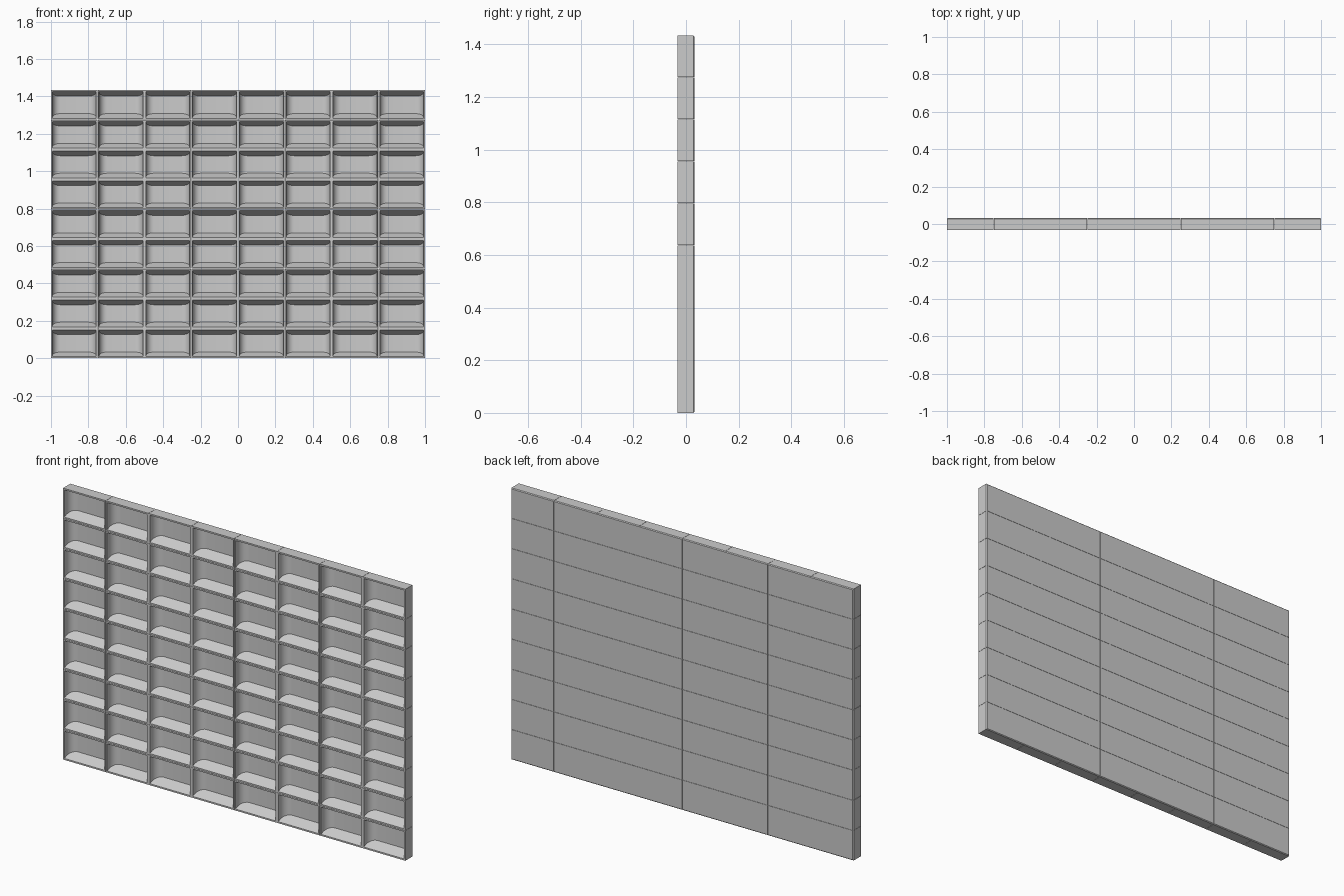
import bpy
import bmesh
import math

if "Cube" in bpy.data.objects:
    bpy.data.objects.remove(bpy.data.objects["Cube"], do_unlink=True)

COLS, ROWS = 8, 9
WIDTH, HEIGHT, DEPTH = 2.0, 1.434, 0.064
RIM = 0.008        # thickness of each compartment wall
GAP = 0.0006       # half of the seam between compartments
CHAMFER = 0.004    # bevel round the rear outline of the rack
RADIUS = 0.042     # rounded rear corners of a compartment
POCKET = 0.054     # compartment depth
RISE = 0.025       # inward slope of floor and ceiling
STEPS = 7

grey = bpy.data.materials.new("light grey")
grey.use_nodes = True
colour = (0.6, 0.6, 0.6, 1)
grey.diffuse_color = colour
grey.node_tree.nodes["Principled BSDF"].inputs["Base Color"].default_value = colour


def plan(x0, x1):
    """Compartment outline seen from above: (x, depth) from left to right."""
    left = [(x0, 0)]
    for i in range(STEPS + 1):
        a = math.pi / 2 * i / STEPS
        left.append((x0 + RADIUS * (1 - math.cos(a)),
                     POCKET - RADIUS * (1 - math.sin(a))))
    return left + [(x0 + x1 - x, d) for x, d in reversed(left)]


def ring(bm, x0, x1, z0, z1, y):
    return [bm.verts.new((x, y, z)) for x, z in
            ((x0, z0), (x1, z0), (x1, z1), (x0, z1))]


def bridge(bm, a, b):
    for i in range(4):
        j = (i + 1) % 4
        bm.faces.new((a[i], a[j], b[j], b[i]))


def compartment(bm, col, row):
    w, h = WIDTH / COLS, HEIGHT / ROWS
    x0, z0 = -WIDTH / 2 + col * w, row * h
    x1, z1 = x0 + w, z0 + h
    # seams only between neighbours, chamfer only on the outer outline
    first_c, last_c = col == 0, col == COLS - 1
    first_r, last_r = row == 0, row == ROWS - 1
    ox0, ox1 = x0 + GAP * (not first_c), x1 - GAP * (not last_c)
    oz0, oz1 = z0 + GAP * (not first_r), z1 - GAP * (not last_r)

    # outer shell
    front = ring(bm, ox0, ox1, oz0, oz1, -DEPTH / 2)
    side = ring(bm, ox0, ox1, oz0, oz1, DEPTH / 2 - CHAMFER)
    back = ring(bm, ox0 + CHAMFER * first_c, ox1 - CHAMFER * last_c,
                oz0 + CHAMFER * first_r, oz1 - CHAMFER * last_r, DEPTH / 2)
    bridge(bm, front, side)
    bridge(bm, side, back)
    bm.faces.new(back)

    # hollow with sloping floor and ceiling
    low, high = [], []
    for x, d in plan(x0 + RIM, x1 - RIM):
        y, lift = d - DEPTH / 2, RISE * d / POCKET
        low.append(bm.verts.new((x, y, z0 + RIM + lift)))
        high.append(bm.verts.new((x, y, z1 - RIM - lift)))
    for i in range(len(low) - 1):
        bm.faces.new((low[i], low[i + 1], high[i + 1], high[i]))
    bm.faces.new(low)
    bm.faces.new(high)

    # front rim
    bridge(bm, front, [low[0], low[-1], high[-1], high[0]])


bm = bmesh.new()
for col in range(COLS):
    for row in range(ROWS):
        compartment(bm, col, row)
bmesh.ops.recalc_face_normals(bm, faces=bm.faces)
mesh = bpy.data.meshes.new("compartment_rack")
bm.to_mesh(mesh)
bm.free()
mesh.materials.append(grey)

rack = bpy.data.objects.new("compartment_rack", mesh)
bpy.context.collection.objects.link(rack)
bpy.ops.object.select_all(action="DESELECT")
rack.select_set(True)
bpy.context.view_layer.objects.active = rack
bpy.ops.object.shade_smooth_by_angle(angle=math.radians(30))
